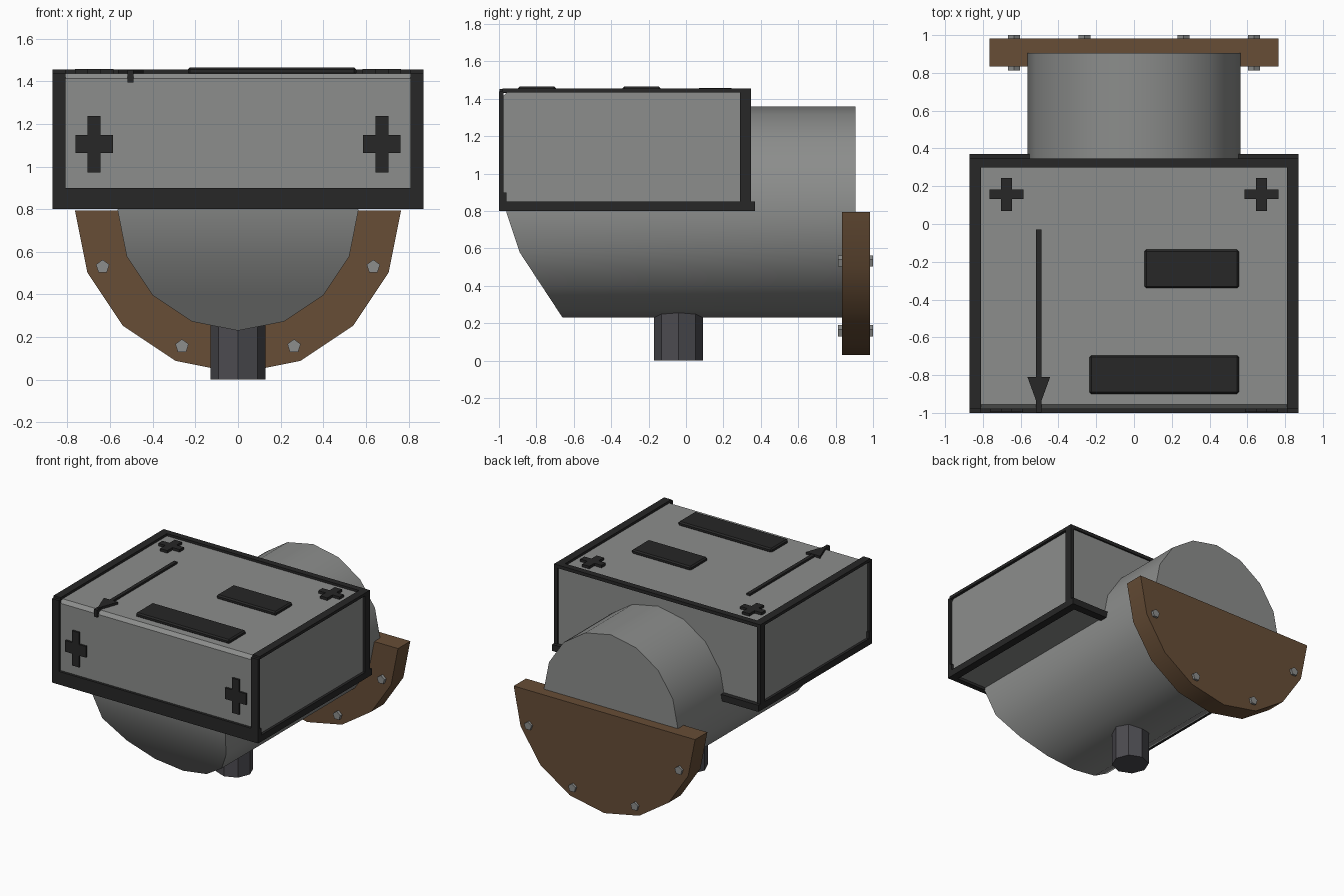
import bpy, bmesh, math
from mathutils import Vector

if "Cube" in bpy.data.objects:
    bpy.data.objects.remove(bpy.data.objects["Cube"])


def material(name, rgb):
    m = bpy.data.materials.new(name)
    m.diffuse_color = (*rgb, 1)
    m.use_nodes = True
    m.node_tree.nodes["Principled BSDF"].inputs["Base Color"].default_value = m.diffuse_color
    return m


GREY = material("mid grey", (0.262, 0.268, 0.262))
DARK = material("charcoal", (0.02, 0.02, 0.02))
BROWN = material("brown", (0.135, 0.075, 0.037))
STEEL = material("dark steel", (0.072, 0.07, 0.08))


def finish(name, bm, mat, smooth=False):
    bmesh.ops.recalc_face_normals(bm, faces=bm.faces)
    me = bpy.data.meshes.new(name)
    bm.to_mesh(me)
    bm.free()
    me.materials.append(mat)
    ob = bpy.data.objects.new(name, me)
    bpy.context.collection.objects.link(ob)
    if smooth:
        bpy.ops.object.select_all(action='DESELECT')
        ob.select_set(True)
        bpy.context.view_layer.objects.active = ob
        bpy.ops.object.shade_smooth_by_angle(angle=math.radians(30))
    return ob


def box(name, x, y, z, mat, bevel=0.0):
    """Box given by its (min, max) range on each axis."""
    bm = bmesh.new()
    bmesh.ops.create_cube(bm, size=1)
    for v in bm.verts:
        v.co = Vector([r[0] + (c + 0.5) * (r[1] - r[0]) for c, r in zip(v.co, (x, y, z))])
    if bevel:
        bmesh.ops.bevel(bm, geom=bm.edges[:], offset=bevel, segments=1, affect='EDGES')
    return finish(name, bm, mat)


def prism(name, points, offset, mat, smooth=False):
    """Extrude a closed outline of 3D points along an offset."""
    bm = bmesh.new()
    f = bm.faces.new([bm.verts.new(p) for p in points])
    ext = bmesh.ops.extrude_face_region(bm, geom=[f])["geom"]
    bmesh.ops.translate(bm, vec=offset, verts=[g for g in ext if isinstance(g, bmesh.types.BMVert)])
    return finish(name, bm, mat, smooth)


def plus(cx, cy, w, h, tw, th):
    """Twelve-point outline of a plus sign."""
    w, h, tw, th = w / 2, h / 2, tw / 2, th / 2
    q = [(w, -th), (w, th), (tw, th), (tw, h), (-tw, h), (-tw, th),
         (-w, th), (-w, -th), (-tw, -th), (-tw, -h), (tw, -h), (tw, -th)]
    return [(cx + a, cy + b) for a, b in q]


# Housing body with a chamfered front top edge
prism("housing", [(-0.85, -0.98, 0.82), (-0.85, 0.335, 0.82), (-0.85, 0.335, 1.437),
                  (-0.85, -0.955, 1.437), (-0.85, -0.98, 1.412)], (1.7, 0, 0), GREY)

# Frame strips around the housing
box("front_bottom_rail", (-0.87, 0.87), (-1.0, -0.96), (0.80, 0.90), DARK)
box("back_bottom_rail", (-0.87, 0.87), (0.31, 0.37), (0.80, 0.85), DARK)
box("back_top_rail", (-0.87, 0.87), (0.30, 0.347), (1.43, 1.455), DARK)
for s, side in ((-1, "left"), (1, "right")):
    def span(a, b):
        return (min(s * a, s * b), max(s * a, s * b))
    box(side + "_bottom_rail", span(0.81, 0.87), (-0.97, 0.37), (0.80, 0.85), DARK)
    box(side + "_top_rail", span(0.81, 0.87), (-0.98, 0.347), (1.433, 1.455), DARK)
    box(side + "_front_post", span(0.81, 0.87), (-1.0, -0.975), (0.80, 1.44), DARK)
    box(side + "_back_post", span(0.84, 0.87), (0.29, 0.347), (0.80, 1.455), DARK)
    # Plus marks on top and front
    prism(side + "_top_plus", [(x, y, 1.43) for x, y in plus(s * 0.675, 0.157, 0.18, 0.175, 0.06, 0.05)],
          (0, 0, 0.027), DARK)
    prism(side + "_front_plus", [(x, -0.975, z) for x, z in plus(s * 0.675, 1.105, 0.175, 0.265, 0.06, 0.085)],
          (0, -0.02, 0), DARK)

# Label plates on top
box("long_label_plate", (-0.235, 0.555), (-0.90, -0.695), (1.43, 1.465), DARK, 0.01)
box("short_label_plate", (0.055, 0.555), (-0.34, -0.135), (1.43, 1.465), DARK, 0.01)

# Arrow running over the front edge
box("arrow_shaft", (-0.518, -0.49), (-0.995, -0.03), (1.43, 1.452), DARK)
prism("arrow_head", [(-0.564, -0.81, 1.43), (-0.444, -0.81, 1.43), (-0.504, -0.975, 1.43)], (0, 0, 0.025), DARK)
box("arrow_tail", (-0.518, -0.49), (-0.997, -0.975), (1.395, 1.452), DARK)

# Main barrel: sixteen sides, front end cut back towards the bottom
ZC, R, N = 0.795, 0.565, 16


def front_y(z):
    if z > ZC:
        return -0.96
    return -0.89 - (z - 0.58) * 0.33 if z > 0.58 else -0.66 - (z - 0.23) * 0.657


bm = bmesh.new()
ring = [(R * math.sin(i * math.tau / N), ZC - R * math.cos(i * math.tau / N)) for i in range(N)]
front = [bm.verts.new((x, front_y(z), z)) for x, z in ring]
back = [bm.verts.new((x, 0.905, z)) for x, z in ring]
bm.faces.new(back)
for i in range(N):
    j = (i + 1) % N
    bm.faces.new((front[i], front[j], back[j], back[i]))
# Front cap as horizontal strips between mirrored points
bm.faces.new((front[0], front[1], front[-1]))
for i in range(1, N // 2 - 1):
    bm.faces.new((front[i], front[i + 1], front[-i - 1], front[-i]))
bm.faces.new((front[7], front[8], front[9]))
finish("barrel", bm, GREY, True)

# Half-round flange
flange = [(0.765 * math.cos(a), 0.835, ZC - 0.765 * math.sin(a)) for a in [i * math.pi / 8 for i in range(9)]]
prism("flange", flange, (0, 0.148, 0), BROWN, True)

# Flange bolts
for k, (bx, bz) in enumerate([(-0.635, 0.53), (-0.263, 0.157), (0.263, 0.157), (0.635, 0.53)]):
    pts = [(bx + 0.033 * math.sin(i * math.tau / 5), 0.812, bz + 0.033 * math.cos(i * math.tau / 5))
           for i in range(5)]
    prism("flange_bolt_%d" % (k + 1), pts, (0, 0.188, 0), GREY)

# Octagonal drain spout
spout = [(0.13 * math.cos(i * math.pi / 4), -0.04 + 0.13 * math.sin(i * math.pi / 4), 0) for i in range(8)]
prism("drain_spout", spout, (0, 0, 0.28), STEEL)
